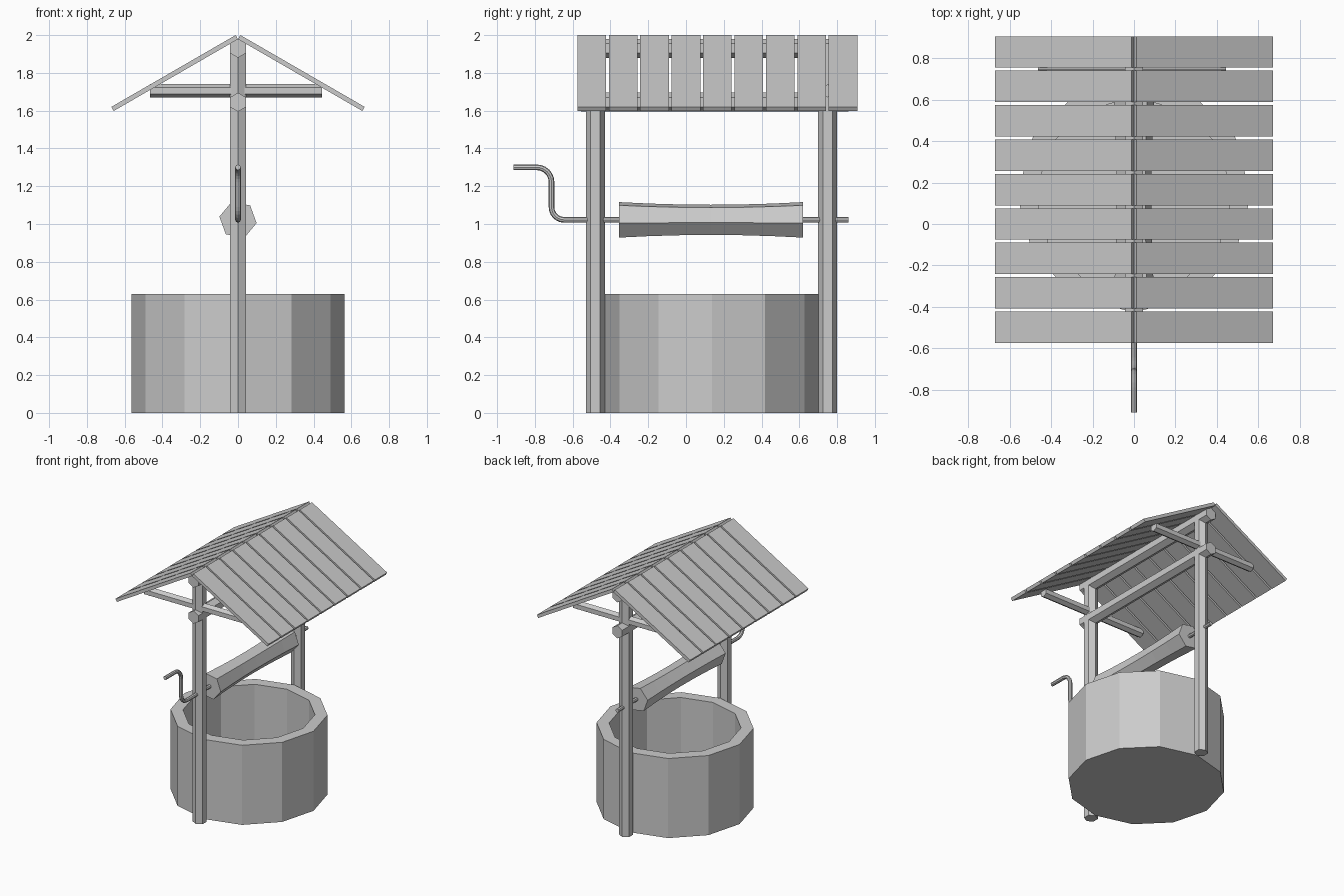
import bpy, bmesh
from math import sin, cos, radians
from mathutils import Vector

cube = bpy.data.objects.get("Cube")
if cube:
    bpy.data.objects.remove(cube, do_unlink=True)

grey = bpy.data.materials.new("plain grey")
grey.use_nodes = True
grey.diffuse_color = (0.6, 0.6, 0.6, 1)
grey.node_tree.nodes["Principled BSDF"].inputs["Base Color"].default_value = (0.6, 0.6, 0.6, 1)


def add_mesh(name, bm):
    bmesh.ops.recalc_face_normals(bm, faces=bm.faces)
    mesh = bpy.data.meshes.new(name)
    bm.to_mesh(mesh)
    bm.free()
    mesh.materials.append(grey)
    obj = bpy.data.objects.new(name, mesh)
    bpy.context.collection.objects.link(obj)
    return obj


def loft(name, axis, center, stations, sides=6, phase=90):
    """Capped polygonal solid; stations are (position along axis, radius)."""
    bm = bmesh.new()
    u, v = [i for i in range(3) if i != axis]
    rings = []
    for pos, radius in stations:
        ring = []
        for k in range(sides):
            a = radians(phase + 360 * k / sides)
            p = Vector(center)
            p[axis] = pos
            p[u] += radius * cos(a)
            p[v] += radius * sin(a)
            ring.append(bm.verts.new(p))
        rings.append(ring)
    for r, s in zip(rings, rings[1:]):
        for k in range(sides):
            n = (k + 1) % sides
            bm.faces.new((r[k], r[n], s[n], s[k]))
    bm.faces.new(rings[0])
    bm.faces.new(rings[-1])
    return add_mesh(name, bm)


X, Y, Z = range(3)

# Hollow twelve-sided well wall with a floor
loft("well_wall", Z, (0, 0.137, 0),
     [(0, 0.565), (0.63, 0.565), (0.63, 0.475), (0.08, 0.475)], sides=12, phase=0)

# Posts, each with a cross beam through it
for side, y in (("front", -0.48), ("back", 0.75)):
    loft(side + "_post", Z, (0, y, 0), [(0, 0.05), (1.93, 0.05)])
    loft(side + "_cross_beam", X, (0, y, 1.705), [(-0.465, 0.035), (0.445, 0.035)])

# Long beams between the posts
for name, z in (("tie_beam", 1.645), ("ridge_beam", 1.93)):
    loft(name, Y, (0, 0, z), [(-0.555, 0.05), (0.86, 0.05)])

# Winding drum, slightly waisted
drum = []
for i in range(7):
    t = i / 3 - 1
    drum.append((0.132 + 0.488 * t, 0.085 + 0.015 * t * t))
loft("winding_drum", Y, (0, 0, 1.022), drum, phase=-10)

# Axle and crank handle as one bent rod
curve = bpy.data.curves.new("crank_path", "CURVE")
curve.dimensions = "3D"
curve.bevel_depth = 0.015
curve.bevel_resolution = 2
curve.resolution_u = 6
curve.use_fill_caps = True
path = [(-0.912, 1.3), (-0.79, 1.3), (-0.712, 1.222),
        (-0.712, 1.09), (-0.645, 1.022), (0.86, 1.022)]
spline = curve.splines.new("BEZIER")
spline.bezier_points.add(len(path) - 1)
spline.use_smooth = False
for point, (y, z) in zip(spline.bezier_points, path):
    point.co = point.handle_left = point.handle_right = (0, y, z)
    point.handle_left_type = point.handle_right_type = "FREE"
pts = spline.bezier_points
for a, b, corner in ((1, 2, (0, -0.712, 1.3)), (3, 4, (0, -0.712, 1.022))):
    pts[a].handle_right = pts[a].co.lerp(Vector(corner), 0.55)
    pts[b].handle_left = pts[b].co.lerp(Vector(corner), 0.55)
rod = bpy.data.objects.new("crank_path", curve)
bpy.context.collection.objects.link(rod)
bpy.context.view_layer.update()
mesh = bpy.data.meshes.new_from_object(rod.evaluated_get(bpy.context.evaluated_depsgraph_get()))
bpy.data.objects.remove(rod, do_unlink=True)
mesh.materials.clear()
mesh.materials.append(grey)
bpy.context.collection.objects.link(bpy.data.objects.new("crank_axle", mesh))

# Roof planks: nine a side, sloping at thirty degrees and meeting at the ridge
slope = radians(30)
length, thick, width = 0.76, 0.025, 0.152
for side, sx in (("left", 1), ("right", -1)):
    down = Vector((sx * cos(slope), 0, -sin(slope))) * length
    up = Vector((sx * sin(slope), 0, cos(slope))) * thick
    for i in range(9):
        bm = bmesh.new()
        start = Vector((0, -0.575 + 0.1663 * i, 2 - thick * cos(slope)))
        face = bm.faces.new([bm.verts.new(start + d)
                             for d in (Vector(), down, down + up, up)])
        ext = bmesh.ops.extrude_face_region(bm, geom=[face], use_keep_orig=True)
        new = [g for g in ext["geom"] if isinstance(g, bmesh.types.BMVert)]
        bmesh.ops.translate(bm, verts=new, vec=(0, width, 0))
        add_mesh(f"{side}_roof_plank_{i + 1}", bm)
